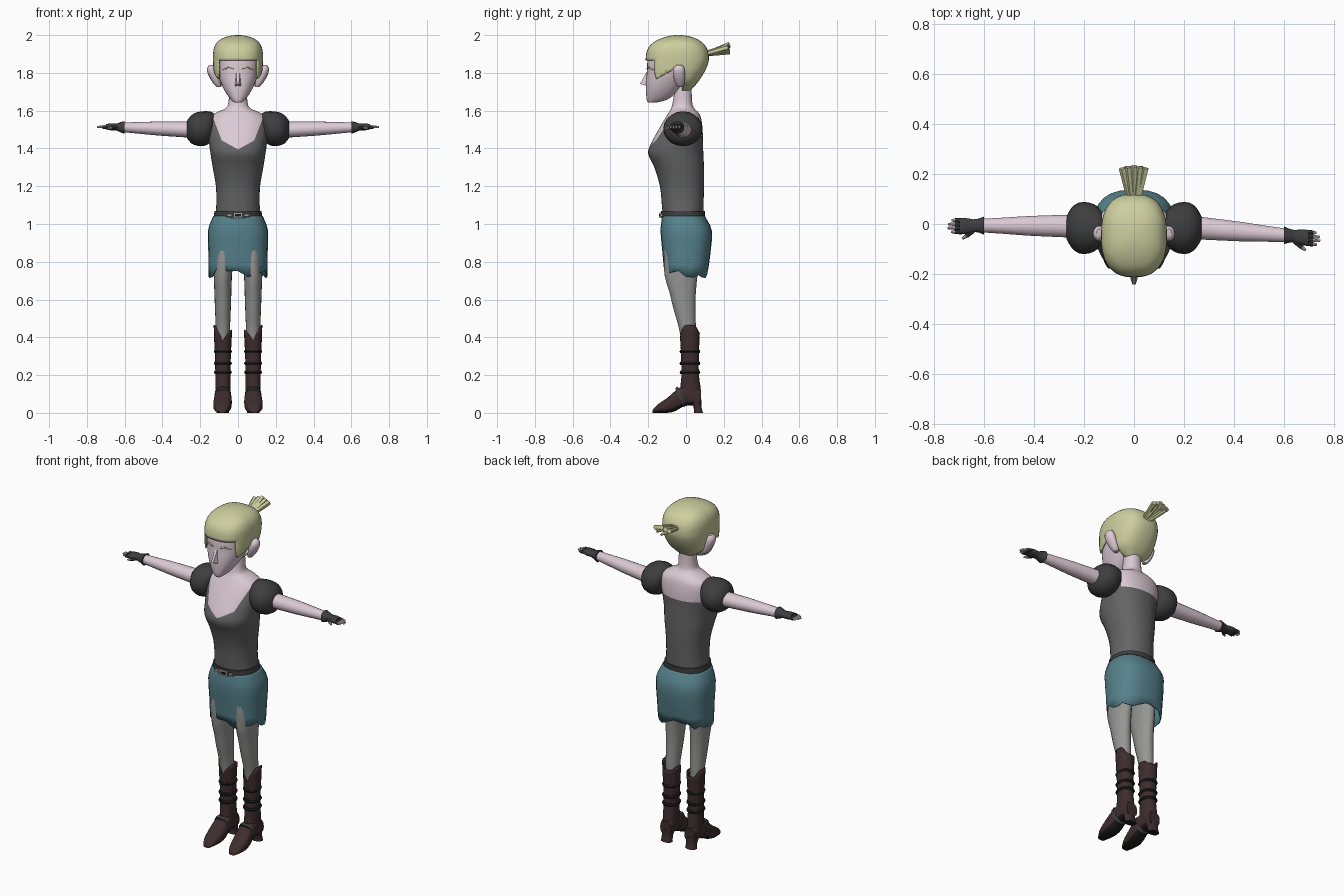
import bpy, bmesh, math, random
from mathutils import Vector

if "Cube" in bpy.data.objects:
    bpy.data.objects.remove(bpy.data.objects["Cube"])

random.seed(4)


def mat(name, r, g, b):
    m = bpy.data.materials.new(name)
    m.diffuse_color = [((c / 255 + .055) / 1.055) ** 2.4 for c in (r, g, b)] + [1]
    m.use_nodes = True
    m.node_tree.nodes["Principled BSDF"].inputs["Base Color"].default_value = m.diffuse_color
    return m


SKIN = mat("skin", 220, 202, 212)
HAIR = mat("blonde", 204, 206, 158)
SHIRT = mat("shirt_grey", 100, 100, 100)
DARK = mat("dark_grey", 62, 62, 62)
TEAL = mat("teal", 86, 130, 140)
TIGHTS = mat("tights_grey", 150, 150, 148)
BOOT = mat("dark_brown", 62, 45, 45)
BLACK = mat("black", 26, 26, 26)
METAL = mat("buckle_metal", 170, 160, 165)


def finish(name, bm, mats, rule=None, angle=40):
    bmesh.ops.recalc_face_normals(bm, faces=bm.faces[:])
    bm.normal_update()
    if rule:
        for f in bm.faces:
            f.material_index = rule(f.calc_center_median(), f.normal)
    me = bpy.data.meshes.new(name)
    bm.to_mesh(me)
    bm.free()
    for m in mats:
        me.materials.append(m)
    ob = bpy.data.objects.new(name, me)
    bpy.context.collection.objects.link(ob)
    bpy.ops.object.select_all(action='DESELECT')
    ob.select_set(True)
    bpy.context.view_layer.objects.active = ob
    bpy.ops.object.shade_smooth_by_angle(angle=math.radians(angle))
    return ob


def smooth_rings(rings, steps):
    """Catmull-Rom interpolation between the given rings."""
    out = []
    for i in range(len(rings) - 1):
        p = [rings[max(0, min(len(rings) - 1, i + k))] for k in (-1, 0, 1, 2)]
        for s in range(steps):
            t = s / steps
            out.append([.5 * (2 * b + (c - a) * t + (2 * a - 5 * b + 4 * c - d) * t * t
                              + (3 * b - a - 3 * c + d) * t ** 3) for a, b, c, d in zip(*p)])
    return out + [rings[-1]]


def loft(rings, n=24, steps=2, power=2.0, place=None, caps=True):
    """Rings are (height, centre x, half width, y min, y max)."""
    bm = bmesh.new()
    loops = []
    for t, cx, rx, y0, y1 in smooth_rings(rings, steps):
        loop = []
        for i in range(n):
            a = 2 * math.pi * i / n
            c, s = math.cos(a), math.sin(a)
            v = Vector((cx + rx * math.copysign(abs(c) ** (2 / power), c),
                        (y0 + y1) / 2 + (y1 - y0) / 2 * math.copysign(abs(s) ** (2 / power), s), t))
            loop.append(bm.verts.new(place(v) if place else v))
        loops.append(loop)
    for a, b in zip(loops, loops[1:]):
        for i in range(n):
            j = (i + 1) % n
            bm.faces.new((a[i], a[j], b[j], b[i]))
    if caps:
        bm.faces.new(loops[0])
        bm.faces.new(loops[-1])
    return bm


def cut(bm, planes):
    for co, no in planes:
        bmesh.ops.bisect_plane(bm, geom=bm.verts[:] + bm.edges[:] + bm.faces[:], dist=1e-5,
                               plane_co=co, plane_no=no)


def rod(name, p, q, r1, r2, m, n=8):
    p, q = Vector(p), Vector(q)
    rot = (q - p).to_track_quat('Z', 'Y')
    L = (q - p).length
    bm = loft([(0, 0, r1, -r1, r1), (L, 0, r2, -r2, r2)], n, 1, place=lambda v: p + rot @ v)
    return finish(name, bm, [m])


def box(name, c, size, m):
    bm = bmesh.new()
    bmesh.ops.create_cube(bm, size=1)
    for v in bm.verts:
        v.co = Vector(c) + v.co * Vector(size)
    return finish(name, bm, [m])


# torso and neck, with the neckline cut into the shirt
torso = loft([(1.02, 0, .122, -.12, .09), (1.1, 0, .115, -.128, .093), (1.2, 0, .117, -.138, .095),
              (1.3, 0, .134, -.168, .095), (1.37, 0, .145, -.2, .092), (1.42, 0, .152, -.188, .09),
              (1.5, 0, .16, -.145, .088), (1.56, 0, .152, -.11, .08), (1.59, 0, .115, -.092, .066),
              (1.61, 0, .07, -.08, .046), (1.635, 0, .052, -.072, .034), (1.7, 0, .047, -.062, .03),
              (1.76, 0, .045, -.06, .03)], 40, 3, 2.2)
cut(torso, [((0, 0, 1.395), (-.55 * s, 0, 1)) for s in (1, -1)]
    + [((s * .085, 0, 1.44), (-2.6 * s, 0, 1)) for s in (1, -1)]
    + [((s * .128, 0, 0), (1, 0, 0)) for s in (1, -1)]
    + [((0, 0, 1.465), (0, 0, 1)), ((0, -.01, 0), (0, 1, 0))])


def neckline(c, n):
    x = abs(c.x)
    if c.z > 1.6:
        return 1
    if c.y < -.01:
        return int(c.z > 1.395 + .55 * x and c.z > 1.44 + 2.6 * (x - .085))
    return int(c.z > 1.465 and x < .128)


finish("torso", torso, [SHIRT, SKIN], neckline)

# belt and buckle
finish("belt", loft([(1.03, 0, .13, -.13, .1), (1.07, 0, .124, -.133, .1)], 32, 1, 2.2), [DARK])
box("buckle", (0, -.134, 1.047), (.05, .014, .03), METAL)
box("buckle_centre", (0, -.14, 1.047), (.03, .008, .014), BLACK)
for s in (1, -1):
    box("belt_stud", (s * .045, -.131, 1.047), (.026, .012, .012), METAL)

# skirt with a ragged hem
skirt = loft([(.735, 0, .155, -.115, .115), (.85, 0, .157, -.125, .13), (.96, 0, .16, -.135, .138),
              (1.015, 0, .143, -.13, .115), (1.043, 0, .131, -.126, .1)], 24, 2, 2.5, caps=False)
for v in skirt.verts:
    if v.co.z < .74:
        v.co.z += random.uniform(-.025, .025)
ob = finish("skirt", skirt, [TEAL])
ob.modifiers.new("thickness", 'SOLIDIFY').thickness = .006

# head
finish("head", loft([(1.642, 0, .018, -.2, -.165), (1.658, 0, .038, -.208, -.1),
                     (1.7, 0, .068, -.212, -.045), (1.75, 0, .092, -.212, 0), (1.8, 0, .108, -.208, .05),
                     (1.87, 0, .118, -.203, .095), (1.93, 0, .108, -.18, .09),
                     (1.97, 0, .07, -.12, .04)], 32, 3, 2.3), [SKIN])

# nose wedge
bm = bmesh.new()
nv = [bm.verts.new(p) for p in ((-.009, -.2, 1.82), (.009, -.2, 1.82), (-.02, -.2, 1.728),
                                (.02, -.2, 1.728), (-.006, -.243, 1.742), (.006, -.243, 1.742))]
for f in ((0, 1, 5, 4), (0, 4, 2), (1, 3, 5), (2, 4, 5, 3), (0, 2, 3, 1)):
    bm.faces.new([nv[i] for i in f])
finish("nose", bm, [SKIN])

for s in (1, -1):
    # ears and brows
    finish("ear", loft([(1.725, s * .1, .012, -.045, -.015), (1.745, s * .112, .02, -.058, -.008),
                        (1.79, s * .13, .028, -.07, -.004), (1.825, s * .14, .024, -.068, -.008),
                        (1.842, s * .14, .01, -.05, -.02)], 14, 2), [SKIN])
    rod("brow", (s * .022, -.205, 1.822), (s * .05, -.199, 1.83), .005, .005, HAIR, 6)
    rod("brow_end", (s * .05, -.199, 1.83), (s * .08, -.178, 1.817), .005, .003, HAIR, 6)

# hair cap trimmed to the hairline, with a lock in front of each ear
hair = loft([(1.705, 0, .045, -.04, .02), (1.73, 0, .085, -.12, .045), (1.755, 0, .116, -.196, .066),
             (1.8, 0, .128, -.212, .095), (1.86, 0, .132, -.214, .12), (1.92, 0, .13, -.206, .115),
             (1.96, 0, .113, -.175, .088), (1.985, 0, .078, -.125, .045), (1.997, 0, .035, -.08, 0),
             (2.0, 0, .008, -.05, -.03)], 40, 3, 2.5)
cut(hair, [((0, 0, 1.865), (0, 0, 1)), ((0, 0, 1.82), (0, 0, 1)), ((0, -.02, 0), (0, 1, 0)),
           ((0, -.06, 0), (0, 1, 0)), ((0, -.18, 1.755), (0, -.54, 1)),
           ((.103, 0, 0), (1, 0, 0)), ((-.103, 0, 0), (1, 0, 0))])


def in_hair(c):
    if c.y > -.02 or c.z > 1.865:
        return True
    if c.y > -.06:
        return c.z > 1.82
    return abs(c.x) > .103 and c.z > 1.755 + .54 * (c.y + .18)


bmesh.ops.delete(hair, geom=[f for f in hair.faces if not in_hair(f.calc_center_median())],
                 context='FACES')
ob = finish("hair", hair, [HAIR])
ob.modifiers.new("thickness", 'SOLIDIFY').thickness = .008

# ponytail fan
for i in range(5):
    k = i - 2
    rod("ponytail_strand", (k * .009, .1, 1.9 + .004 * (i % 2)),
        (k * .023, .232 - .004 * abs(k), 1.95 - .007 * abs(k)), .011, .015, HAIR, 5)
for k in (-1, 1, 0):
    rod("ponytail_wisp", (k * .01, .1, 1.895), (k * .03, .232, 1.918 - .012 * (k == 0)), .008, .008, HAIR, 4)

# arms, puff sleeves and fingerless gloves
for s, y0, slope in ((1, .006, -.085), (-1, -.01, .006)):
    def along(v):
        return Vector((s * v.z, y0 + slope * v.z + v.y, 1.5 + .035 * (v.z - .27) + v.x))

    finish("sleeve", loft([(.128, .03, .05, -.07, .045), (.145, .01, .08, -.1, .07),
                           (.18, 0, .092, -.118, .086), (.22, -.002, .088, -.118, .086),
                           (.25, -.004, .072, -.095, .066), (.27, -.004, .045, -.062, .032)], 20, 2,
                          place=lambda v: Vector((s * v.z, v.y, 1.505 + v.x))), [DARK])
    finish("arm", loft([(.2, 0, .046, -.05, .05), (.27, 0, .042, -.046, .046), (.42, 0, .037, -.04, .04),
                        (.52, 0, .031, -.033, .033), (.62, 0, .025, -.027, .027)], 18, 2,
                       place=along), [SKIN])
    finish("glove", loft([(.602, 0, .033, -.036, .036), (.622, 0, .027, -.028, .028),
                          (.645, 0, .018, -.027, .025), (.675, 0, .018, -.034, .03),
                          (.7, 0, .014, -.034, .028)], 16, 2, 2.3, along), [DARK])
    for i in range(4):
        b = -.026 + .0155 * i
        end = (.732, .746, .744, .73)[i]
        for name, t0, t1, r0, r1, m in (("glove_finger", .69, .718, .0095, .009, DARK),
                                        ("fingertip", .716, end, .0075, .005, SKIN)):
            rod(name, along(Vector((0, b, t0))), along(Vector((-.004, b, t1))), r0, r1, m)
    rod("glove_thumb", along(Vector((0, -.02, .645))), along(Vector((-.006, -.042, .672))), .011, .009, DARK)
    rod("thumb_tip", along(Vector((-.006, -.042, .672))), along(Vector((-.008, -.053, .688))), .008, .005, SKIN)

# legs and boots
for s in (1, -1):
    x = s * .08
    finish("leg", loft([(.38, x, .036, -.025, .05), (.46, x, .038, -.04, .052), (.55, x, .042, -.066, .05),
                        (.64, x, .045, -.088, .052), (.74, x, .049, -.115, .062),
                        (.92, x * .9, .058, -.115, .08)], 20, 2), [TIGHTS])
    shaft = loft([(.09, x, .038, -.035, .08), (.14, x, .04, -.03, .077), (.2, x, .04, -.024, .068),
                  (.3, x, .042, -.026, .068), (.38, x, .046, -.03, .071), (.43, x, .049, -.032, .073)],
                 24, 2, 2.2, caps=False)
    for v in shaft.verts:
        if v.co.z > .385:  # dipped cuff: high at the sides, low in front
            side = min(1, abs(v.co.x - x) / .045)
            peak = .465 if (v.co.x - x) * s > 0 else .44
            top = .385 + (peak - .385) * side
            if v.co.y > .03:
                top = max(top, .425)
            v.co.z = .38 + (v.co.z - .38) / .05 * (top - .38)
    ob = finish("boot_shaft", shaft, [BOOT])
    ob.modifiers.new("thickness", 'SOLIDIFY').thickness = .004
    for z in (.325, .262, .215):
        finish("boot_strap", loft([(z - .009, x, .043, -.03, .072), (z, x, .048, -.034, .076),
                                   (z + .009, x, .043, -.03, .072)], 20, 1, 2.2), [BLACK])

    # foot is lofted from toe to heel
    def foot_place(v):
        return Vector((v.x, v.z, v.y))

    foot = loft([(-.178, x + s * .004, .02, 0, .014), (-.15, x + s * .004, .036, 0, .045),
                 (-.1, x + s * .003, .048, 0, .078), (-.055, x, .047, .01, .118), (-.01, x, .041, .036, .145),
                 (.04, x, .039, .04, .15), (.08, x, .034, .04, .12)], 20, 2, 2.6, foot_place)
    finish("foot", foot, [BOOT, BLACK], lambda c, n: int(n.z < -.5))
    finish("heel", loft([(0, x, .033, .042, .09), (.03, x, .031, .04, .082), (.07, x, .036, .02, .082)],
                        16, 2, 2.6), [BOOT, BLACK], lambda c, n: int(n.z < -.5))
    # slanted ankle strap
    finish("ankle_strap", loft([(-.008, x, .045, -.06, .06), (.008, x, .044, -.058, .058)], 20, 1, 2.6,
                               lambda v: Vector((v.x, -.028 + v.y * .38 + v.z * .8, .085 - v.y * .85 + v.z * .6))),
           [DARK])
